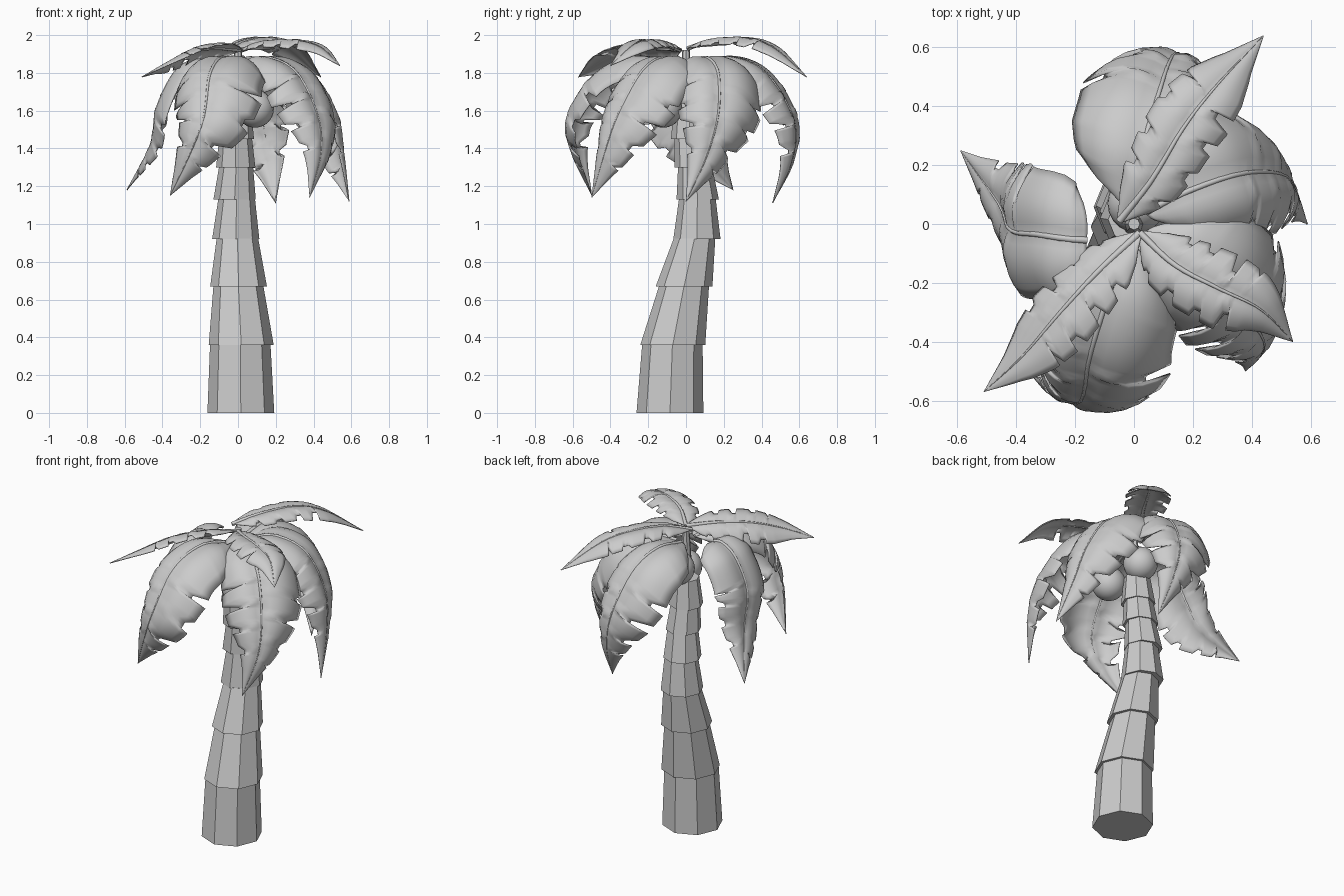
import bpy, bmesh, math, random
from mathutils import Vector

if "Cube" in bpy.data.objects:
    bpy.data.objects.remove(bpy.data.objects["Cube"])

random.seed(4)
COL = bpy.context.collection


def add_mesh(name, bm, smooth):
    bmesh.ops.recalc_face_normals(bm, faces=bm.faces)
    me = bpy.data.meshes.new(name)
    bm.to_mesh(me)
    bm.free()
    for p in me.polygons:
        p.use_smooth = smooth
    ob = bpy.data.objects.new(name, me)
    COL.objects.link(ob)
    return ob


# --- trunk: stacked tapering eight-sided segments that lean backwards ---
# (z, bottom cx, cy, r, top cx, cy, r)
SEGMENTS = [
    (0.00, .015, -.085, .177, .012, -.072, .160),
    (0.36, .017, -.070, .172, .002, -.010, .132),
    (0.67, .003, -.010, .150, -.003, .045, .110),
    (0.92, -.012, .058, .125, -.007, .060, .097),
    (1.13, -.018, .062, .112, -.010, .048, .090),
    (1.30, -.012, .043, .104, -.013, .025, .087),
    (1.45, -.015, .020, .100, -.010, .015, .078),
]


def trunk_segment(i):
    z0, bx, by, br, tx, ty, tr = SEGMENTS[i]
    z1 = SEGMENTS[i + 1][0] + .004 if i + 1 < len(SEGMENTS) else 1.62
    bm = bmesh.new()
    rings = []
    for x, y, z, r in ((bx, by, z0, br), (tx, ty, z1, tr)):
        rings.append([bm.verts.new((x + r * math.cos(k * math.pi / 4),
                                    y + r * math.sin(k * math.pi / 4), z)) for k in range(8)])
    for k in range(8):
        n = (k + 1) % 8
        bm.faces.new((rings[0][k], rings[0][n], rings[1][n], rings[1][k]))
    bm.faces.new(rings[0][::-1])
    bm.faces.new(rings[1])
    add_mesh(f"trunk_segment_{i + 1}", bm, False)


for i in range(len(SEGMENTS)):
    trunk_segment(i)

# --- coconuts under the crown ---
for i, (x, y, z, r) in enumerate([(.09, -.12, 1.61, .10), (.01, .07, 1.69, .10)]):
    bm = bmesh.new()
    bmesh.ops.create_uvsphere(bm, u_segments=20, v_segments=14, radius=r)
    bmesh.ops.translate(bm, verts=bm.verts, vec=(x, y, z))
    add_mesh(f"coconut_{i + 1}", bm, True)


# --- leaves ---
def sample_path(pts, n):
    """Smooth path through pts, evenly resampled to n + 1 points."""
    p = [Vector(q) for q in pts]
    p = [2 * p[0] - p[1]] + p + [2 * p[-1] - p[-2]]
    fine = []
    for i in range(1, len(p) - 2):
        a, b, c, d = p[i - 1:i + 3]
        for k in range(24):
            t = k / 24
            fine.append(.5 * (2 * b + (c - a) * t + (2 * a - 5 * b + 4 * c - d) * t * t
                              + (3 * b - a - 3 * c + d) * t ** 3))
    fine.append(p[-2])
    dist = [0]
    for a, b in zip(fine, fine[1:]):
        dist.append(dist[-1] + (b - a).length)
    out, j = [], 0
    for k in range(n + 1):
        s = dist[-1] * k / n
        while j < len(fine) - 2 and dist[j + 1] < s:
            j += 1
        out.append(fine[j].lerp(fine[j + 1], (s - dist[j]) / (dist[j + 1] - dist[j])))
    return out


HANGING = [(0, .08), (.04, .16), (.1, .22), (.2, .255), (.45, .265), (.58, .22),
           (.72, .13), (.86, .06), (1, .001)]
SPREADING = [(0, .03), (.06, .07), (.15, .11), (.3, .13), (.5, .14), (.65, .115),
             (.8, .06), (1, .001)]


def half_width(prof, s):
    for (a, wa), (b, wb) in zip(prof, prof[1:]):
        if s <= b:
            return wa + (wb - wa) * (s - a) / (b - a)
    return .001


def leaf(name, pts, prof, bends, sizes=(1, 1), teeth=8, torn=(.34, .8), roll=0):
    """bends and sizes are given for the clockwise and counter-clockwise half."""
    n, m = 80, 6
    path = sample_path(pts, n)
    mid = path[n // 2]
    radial = Vector((mid.x, mid.y, 0)).normalized()
    across = Vector((0, 0, 1)).cross(radial)
    frames = []
    for k in range(n + 1):
        t = (path[min(k + 1, n)] - path[max(k - 1, 0)]).normalized()
        side = (across - t * across.dot(t)).normalized()
        nor = t.cross(side)
        c, s = math.cos(roll), math.sin(roll)
        frames.append((side * c + nor * s, nor * c - side * s))
    depth = {(sg, i): random.uniform(.15, .5) for sg in (-1, 1) for i in range(teeth + 1)}
    bm = bmesh.new()
    rows = []
    for k in range(n + 1):
        s = k / n
        row = []
        for c in range(-m, m + 1):
            u, sg = abs(c) / m, (1 if c >= 0 else -1)
            full = half_width(prof, s) * sizes[sg > 0]
            bend = bends[sg > 0]
            # slits torn into the outer edge, offset on the two sides
            f = s * teeth + (.4 if sg > 0 else 0)
            cut = 1.0
            if torn[0] < s < torn[1] and f % 1 > .64:
                cut -= depth[sg, min(int(f), teeth)]
            # outer edge swept towards the tip
            q = min(k + .04 * n * u * u * min(1, 4 * (1 - s)), n)
            i0 = min(int(q), n - 1)
            base = path[i0].lerp(path[i0 + 1], q - i0)
            side, nor = frames[round(q)]
            # arched section with a puffed half on each side of the rib
            a = u * bend * cut
            r = full / bend
            puff = .09 * full * math.sin(math.pi * u)
            row.append(bm.verts.new(base + side * (sg * r * math.sin(a))
                                    + nor * (puff - r * (1 - math.cos(a)))))
        rows.append(row)
    for a, b in zip(rows, rows[1:]):
        for c in range(2 * m):
            bm.faces.new((a[c], a[c + 1], b[c + 1], b[c]))
    ob = add_mesh(name, bm, True)
    sol = ob.modifiers.new("thickness", 'SOLIDIFY')
    sol.thickness = .005

    # raised midrib
    cu = bpy.data.curves.new(name + "_rib", 'CURVE')
    cu.dimensions = '3D'
    cu.bevel_depth = .012
    cu.bevel_resolution = 1
    sp = cu.splines.new('POLY')
    line = path[::4]
    sp.points.add(len(line) - 1)
    for i, v in enumerate(line):
        sp.points[i].co = (*v, 1)
        sp.points[i].radius = 1.05 - i / (len(line) - 1)
    COL.objects.link(bpy.data.objects.new(name + "_rib", cu))


# five hanging leaves
BEND, SIZE = (1, .85), (.93, 1.15)
leaf("leaf_left", [(-.16, -.055, 1.86), (-.23, -.05, 1.865), (-.33, -.035, 1.80), (-.42, -.02, 1.62),
                   (-.46, .07, 1.42), (-.59, .25, 1.18)],
     [(0, .19), (.1, .22), (.4, .24), (.55, .2), (.7, .12), (.86, .05), (1, .001)], (.5, .5))
leaf("leaf_front_left", [(-.02, -.06, 1.85), (-.09, -.25, 1.88), (-.15, -.45, 1.79), (-.18, -.60, 1.57),
                         (-.25, -.59, 1.38), (-.36, -.5, 1.15)], HANGING, BEND, SIZE)
leaf("leaf_front_right", [(.03, -.04, 1.85), (.16, -.13, 1.88), (.31, -.24, 1.8), (.42, -.36, 1.58),
                          (.44, -.43, 1.38), (.38, -.5, 1.14)], HANGING, BEND, SIZE)
leaf("leaf_right", [(.04, .04, 1.85), (.18, .11, 1.88), (.36, .17, 1.8), (.5, .17, 1.58),
                    (.55, .11, 1.36), (.59, 0, 1.12)], HANGING, BEND, SIZE)
leaf("leaf_back", [(0, .05, 1.85), (.03, .25, 1.88), (.08, .43, 1.79), (.13, .57, 1.55),
                   (.17, .56, 1.33), (.2, .46, 1.11)], HANGING, BEND, SIZE)
# three spreading leaves on top
TOP = dict(prof=SPREADING, bends=(.5, .5), teeth=7, torn=(.1, .62))
leaf("top_leaf_back", [(-.05, .01, 1.93), (.06, .15, 1.975), (.17, .33, 1.98), (.28, .47, 1.93),
                       (.44, .64, 1.78)], **TOP)
leaf("top_leaf_left", [(.02, -.03, 1.92), (-.12, -.16, 1.93), (-.25, -.30, 1.91), (-.38, -.45, 1.85),
                       (-.51, -.57, 1.78)], roll=.45, **TOP)
leaf("top_leaf_right", [(.02, -.03, 1.92), (.14, -.14, 1.96), (.29, -.22, 1.97), (.43, -.29, 1.94),
                        (.54, -.4, 1.84)], **TOP)

# --- stalk tying the crown to the trunk top ---
bm = bmesh.new()
bmesh.ops.create_cone(bm, cap_ends=True, segments=8, radius1=.04, radius2=.02, depth=.32)
bmesh.ops.translate(bm, verts=bm.verts, vec=(0, 0, 1.76))
add_mesh("crown_stalk", bm, False)
